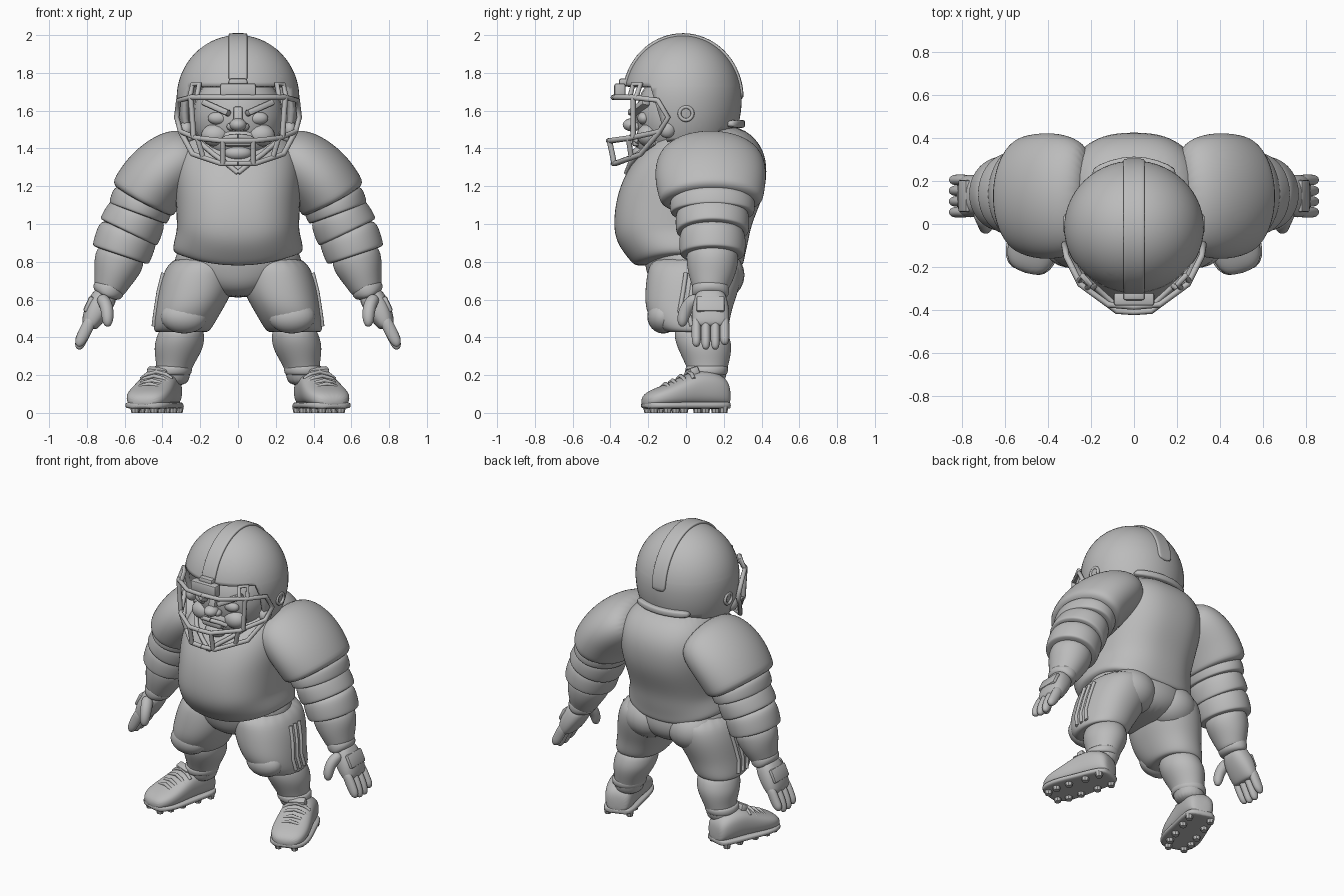
import bpy, bmesh, math
from mathutils import Vector, Matrix

if "Cube" in bpy.data.objects:
    bpy.data.objects.remove(bpy.data.objects["Cube"])

grey = bpy.data.materials.new("plain_grey")
grey.diffuse_color = (0.5, 0.5, 0.5, 1)
grey.use_nodes = True
grey.node_tree.nodes["Principled BSDF"].inputs["Base Color"].default_value = grey.diffuse_color


def finish(name, bm, mirror=False, sub=0, angle=40):
    bmesh.ops.recalc_face_normals(bm, faces=bm.faces)
    me = bpy.data.meshes.new(name)
    bm.to_mesh(me)
    bm.free()
    me.shade_smooth()
    if not sub:
        me.set_sharp_from_angle(angle=math.radians(angle))
    me.materials.append(grey)
    ob = bpy.data.objects.new(name, me)
    bpy.context.collection.objects.link(ob)
    if sub:
        ob.modifiers.new("smooth", "SUBSURF").levels = sub
        ob.modifiers["smooth"].render_levels = sub
    if mirror:
        ob.modifiers.new("mirror", "MIRROR")
    return ob


def loft(name, rings, ref=(0, 1, 0), axis=None, power=2, mirror=True, n=20, sub=2, tweak=None):
    """Skin rings (x, y, z, half width, half depth along ref)."""
    bm = bmesh.new()
    pts = [Vector(r[:3]) for r in rings]
    loops = []
    for i, r in enumerate(rings):
        t = Vector(axis) if axis else pts[min(i + 1, len(pts) - 1)] - pts[max(i - 1, 0)]
        t.normalize()
        v = Vector(ref)
        v = (v - t * v.dot(t)).normalized()
        u = v.cross(t)
        loop = []
        for k in range(n):
            a = 2 * math.pi * k / n
            c, s = math.cos(a), math.sin(a)
            c = math.copysign(abs(c) ** (2 / power), c)
            s = math.copysign(abs(s) ** (2 / power), s)
            p = pts[i] + u * c * r[3] + v * s * r[4]
            loop.append(bm.verts.new(tweak(p) if tweak else p))
        loops.append(loop)
    for a, b in zip(loops, loops[1:]):
        for k in range(n):
            bm.faces.new((a[k], a[(k + 1) % n], b[(k + 1) % n], b[k]))
    bm.faces.new(loops[0])
    bm.faces.new(loops[-1][::-1])
    return finish(name, bm, mirror, sub)


def ball(name, c, r, mirror=True, rot=(0, 0, 0), seg=24):
    bm = bmesh.new()
    bmesh.ops.create_uvsphere(bm, u_segments=seg, v_segments=seg // 2, radius=1)
    m = Matrix.Translation(c)
    for ax, a in zip("XYZ", rot):
        m = m @ Matrix.Rotation(math.radians(a), 4, ax)
    bmesh.ops.transform(bm, matrix=m @ Matrix.Diagonal((*r, 1)), verts=bm.verts)
    return finish(name, bm, mirror, 0, 180)


def box(name, c, size, mirror=False, rot=(0, 0, 0), bevel=0.012):
    bm = bmesh.new()
    bmesh.ops.create_cube(bm, size=1)
    m = Matrix.Translation(c)
    for ax, a in zip("XYZ", rot):
        m = m @ Matrix.Rotation(math.radians(a), 4, ax)
    bmesh.ops.transform(bm, matrix=m @ Matrix.Diagonal((*size, 1)), verts=bm.verts)
    bmesh.ops.bevel(bm, geom=bm.edges[:], offset=bevel, segments=2, affect="EDGES", profile=0.5)
    return finish(name, bm, mirror)


def tube(name, pts, r, mirror=True, closed=False):
    cu = bpy.data.curves.new(name, "CURVE")
    cu.dimensions, cu.bevel_depth, cu.bevel_resolution, cu.use_fill_caps = "3D", r, 2, True
    sp = cu.splines.new("POLY")
    sp.points.add(len(pts) - 1)
    for p, q in zip(sp.points, pts):
        p.co = (*q, 1)
    sp.use_cyclic_u = closed
    tmp = bpy.data.objects.new("tmp", cu)
    bpy.context.collection.objects.link(tmp)
    me = bpy.data.meshes.new_from_object(tmp.evaluated_get(bpy.context.evaluated_depsgraph_get()))
    bm = bmesh.new()
    bm.from_mesh(me)
    bpy.data.objects.remove(tmp)
    bpy.data.meshes.remove(me)
    return finish(name, bm, mirror, 0, 60)


# --- torso: jersey with a hem that dips at the front centre
def hem(p):
    lift = 0.28 * p.x * p.x / 0.12 if p.z < 0.9 else 0
    return Vector((p.x, p.y, p.z + lift * 0.25))


loft("jersey", [(0, .02, .775, .30, .26), (0, .015, .78, .345, .29), (0, 0, .82, .345, .31),
                (0, -.02, .90, .325, .35), (0, -.02, 1.0, .325, .367), (0, .02, 1.14, .33, .39),
                (0, .05, 1.25, .34, .38), (0, .08, 1.36, .33, .345), (0, .11, 1.46, .28, .26),
                (0, .10, 1.53, .18, .16)], axis=(0, 0, 1), power=2.5, mirror=False, n=32, tweak=hem)
tube("collar", [(0, -.315, 1.27), (.06, -.295, 1.32), (.13, -.255, 1.37), (.2, -.17, 1.43)], .014)

# --- hips and legs
loft("hips", [(0, .05, .61, .10, .15), (0, .05, .66, .24, .23), (0, .05, .74, .34, .26),
              (0, .03, .84, .34, .26), (0, .03, .90, .28, .24)], axis=(0, 0, 1), mirror=False, n=28)
thigh = [(.17, .05, .84, .17, .23), (.205, .045, .74, .195, .255), (.225, .03, .64, .20, .25),
         (.262, .012, .54, .178, .23), (.29, .03, .46, .16, .2), (.30, .05, .425, .145, .165),
         (.30, .06, .43, .11, .13)]
loft("thigh", thigh, axis=(0, 0, 1), power=2.2)
ball("buttock", (.16, .16, .73), (.165, .15, .14))
ball("knee_pad", (.285, -.12, .51), (.125, .085, .09))
for dy in (-.045, 0, .045):
    tube("pants_piping", [(x + rx * .975, y + dy, z) for x, y, z, rx, ry in thigh[1:5]], .012)
loft("calf", [(.295, .07, .47, .11, .13), (.305, .085, .40, .13, .15), (.315, .10, .34, .132, .145),
              (.33, .11, .27, .105, .12), (.345, .115, .21, .09, .10), (.35, .115, .14, .09, .09)],
     axis=(0, 0, 1))
loft("sock_band", [(.345, .11, .25, .08, .09), (.345, .11, .25, .106, .118), (.35, .11, .20, .106, .112),
                   (.35, .11, .20, .08, .09)], axis=(0, 0, 1))

# --- shoes, turned outward: distance from heel, top height, half width
profile = [(0, .13, .05), (.02, .19, .085), (.10, .225, .10), (.19, .225, .105), (.27, .185, .115),
           (.36, .145, .12), (.43, .12, .105), (.475, .085, .06)]
heel, way = Vector((.365, .225, 0)), Vector((.30, -.95, 0)).normalized()
side = Vector((-way.y, way.x, 0))
loft("shoe", [(*(heel + way * d)[:2], .03 + (h - .03) / 2, w, (h - .03) / 2) for d, h, w in profile],
     ref=(0, 0, 1), axis=way, power=2.6)
loft("sole", [(*(heel + way * d)[:2], .04, w + .008, .019) for d, h, w in profile],
     ref=(0, 0, 1), axis=way, power=4, sub=1)
for d in (.05, .15, .27, .36, .43):
    for s in (-.07, .07):
        p = heel + way * d + side * s * (.75 if d > .4 else 1)
        loft("cleat", [(p.x, p.y, .035, .027, .027), (p.x, p.y, 0, .02, .02)], axis=(0, 0, 1), n=8, sub=0)
for d, h in ((.22, .215), (.265, .192), (.31, .168), (.35, .15)):
    arc = [(s, h + .004 - 5.5 * s * s) for s in (-.085, -.05, 0, .05, .085)]
    tube("lace", [(*(heel + way * d + side * s)[:2], z) for s, z in arc], .011)
box("shoe_tongue", heel + way * .2 + Vector((0, 0, .215)), (.11, .05, .05), True, (20, 0, 17))

# --- arms: shoulder pad, sleeve bands, forearm, cuff
loft("shoulder_pad", [(.20, .13, 1.385, .10, .2), (.27, .13, 1.36, .165, .27), (.36, .13, 1.305, .185, .295),
                      (.44, .13, 1.23, .19, .295), (.495, .135, 1.15, .187, .28), (.515, .135, 1.11, .18, .265),
                      (.51, .135, 1.12, .13, .18)], n=28)
bands = [("sleeve_band", (.495, 1.15), (.53, 1.055), .165, .16, .225),
         ("upper_arm_band", (.52, 1.08), (.58, .955), .155, .165, .195),
         ("elbow_band", (.575, .975), (.622, .835), .16, .155, .175)]
for name, a, b, ra, rb, ry in bands:
    cy = .14
    ring = lambda t, r, q: (a[0] + (b[0] - a[0]) * t, cy, a[1] + (b[1] - a[1]) * t, r, q)
    loft(name, [ring(0, ra * .7, ry * .7), ring(.04, ra, ry * .98), ring(.5, (ra + rb) / 2 + .008, ry + .005),
                ring(.93, rb + .006, ry), ring(1, rb, ry * .97), ring(1.02, rb * .7, ry * .7)])
loft("forearm", [(.605, .14, .88, .12, .14), (.632, .14, .80, .138, .14), (.655, .135, .73, .112, .125),
                 (.675, .13, .67, .09, .10), (.69, .13, .63, .075, .085)])
loft("glove_cuff", [(.672, .13, .685, .07, .08), (.672, .13, .685, .092, .102), (.70, .13, .615, .085, .1),
                    (.70, .13, .615, .06, .07)])

# --- hands
loft("palm", [(.685, .13, .65, .06, .07), (.72, .13, .59, .07, .092), (.755, .13, .53, .066, .102),
              (.785, .13, .465, .048, .098), (.79, .13, .45, .03, .08)], power=2.5)
for i, drop in enumerate((.015, 0, 0, .025)):
    y = .055 + i * .05
    loft("finger", [(.77, y, .51, .03, .024), (.795, y, .46, .036, .027), (.825, y, .40, .034, .027),
                    (.84, y, .355 + drop, .028, .024), (.846, y, .335 + drop, .012, .012)], n=10)
loft("thumb", [(.725, .07, .61, .035, .04), (.70, .02, .58, .037, .04), (.69, -.01, .53, .035, .036),
               (.69, -.02, .48, .03, .03), (.69, -.02, .455, .012, .012)], n=12)
box("glove_plate", (.79, .13, .575), (.03, .15, .09), True, (0, -25, 0))

# --- helmet shell with a cut-out face opening
C, R = Vector((0, -.017, 1.665)), (.325, .312, .335)
bm = bmesh.new()
bmesh.ops.create_uvsphere(bm, u_segments=56, v_segments=36, radius=1)
for v in bm.verts:
    v.co = C + Vector((v.co.x * R[0], v.co.y * R[1], v.co.z * (R[2] if v.co.z > 0 else .42)))
top = (Vector((0, -.3, 1.73)), Vector((0, 0, 1)))
jaw = (Vector((0, -.15, 1.6)), Vector((0, 1, .3)).normalized())
bottom = (Vector((0, 0, 1.455)), Vector((0, -.2, 1)).normalized())
for co, no in (top, jaw, bottom):
    bmesh.ops.bisect_plane(bm, geom=bm.verts[:] + bm.edges[:] + bm.faces[:], plane_co=co, plane_no=no)
below = lambda f, pl: (f.calc_center_median() - pl[0]).dot(pl[1]) < 0
gone = [f for f in bm.faces if below(f, bottom) or (below(f, top) and below(f, jaw))]
bmesh.ops.delete(bm, geom=gone, context="FACES")
helmet = finish("helmet_shell", bm)
shell = helmet.modifiers.new("thickness", "SOLIDIFY")
shell.thickness, shell.offset = .03, -1
arc = [math.radians(a) for a in range(-12, 169, 10)]
loft("helmet_ridge", [(0, C.y - math.cos(a + .4) * R[1], C.z + math.sin(a + .4) * R[2], .012, .05)
                      for a in arc if math.sin(a + .4) > -.05], ref=(1, 0, 0), power=5, mirror=False, sub=1)
loft("helmet_rear_bumper", [(x, .29 - 1.6 * x * x, 1.53, .03, .022) for x in (-.2, -.1, 0, .1, .2)],
     ref=(0, 0, 1), power=4, mirror=False, n=12, sub=1)
tube("ear_hole_rim", [(.318, .035 * math.cos(k * math.pi / 8), 1.585 + .035 * math.sin(k * math.pi / 8))
                      for k in range(16)], .01, closed=True)
ball("strap_knob", (.275, -.10, 1.50), (.035, .045, .045))

# --- head and face
ball("head", (0, -.05, 1.57), (.24, .215, .25), False)
ball("jaw", (0, -.12, 1.44), (.17, .15, .11), False)
ball("chin", (0, -.235, 1.375), (.075, .05, .04), False)
ball("cheek", (.12, -.2, 1.47), (.075, .06, .06))
ball("eye", (.105, -.222, 1.56), (.055, .035, .035))
box("brow", (.115, -.25, 1.615), (.17, .05, .035), True, (0, -24, 28))
ball("nose", (0, -.285, 1.525), (.045, .05, .035), False)
ball("nostril", (.035, -.268, 1.515), (.025, .03, .022))
box("nose_bridge", (0, -.26, 1.575), (.05, .05, .09), rot=(-15, 0, 0))
box("mouth", (0, -.262, 1.435), (.15, .05, .05), bevel=.018)
tube("lip", [(0, -.29, 1.462), (.06, -.28, 1.458), (.09, -.25, 1.435)], .014)

# --- face guard of bent bars, mirrored
bars = [[(0, -.385, 1.67), (.12, -.375, 1.67), (.25, -.28, 1.67), (.315, -.15, 1.655), (.325, -.095, 1.565),
         (.305, -.14, 1.49), (.22, -.30, 1.455), (.08, -.405, 1.44), (0, -.41, 1.44)],
        [(.305, -.14, 1.49), (.24, -.24, 1.37), (.09, -.375, 1.32), (0, -.385, 1.32)],
        [(.08, -.405, 1.44), (.08, -.38, 1.32)],
        [(.215, -.305, 1.455), (.185, -.29, 1.355)],
        [(.25, -.28, 1.67), (.235, -.28, 1.46)]]
for b in bars:
    tube("face_guard_bar", b, .0145)
box("guard_front_clip", (0, -.35, 1.705), (.19, .06, .08))
box("guard_clip_tab", (0, -.33, 1.75), (.1, .05, .04))
tube("guard_side_clip", [(.22, -.30, 1.66), (.205, -.28, 1.74), (.24, -.24, 1.74), (.255, -.265, 1.67)], .014)
